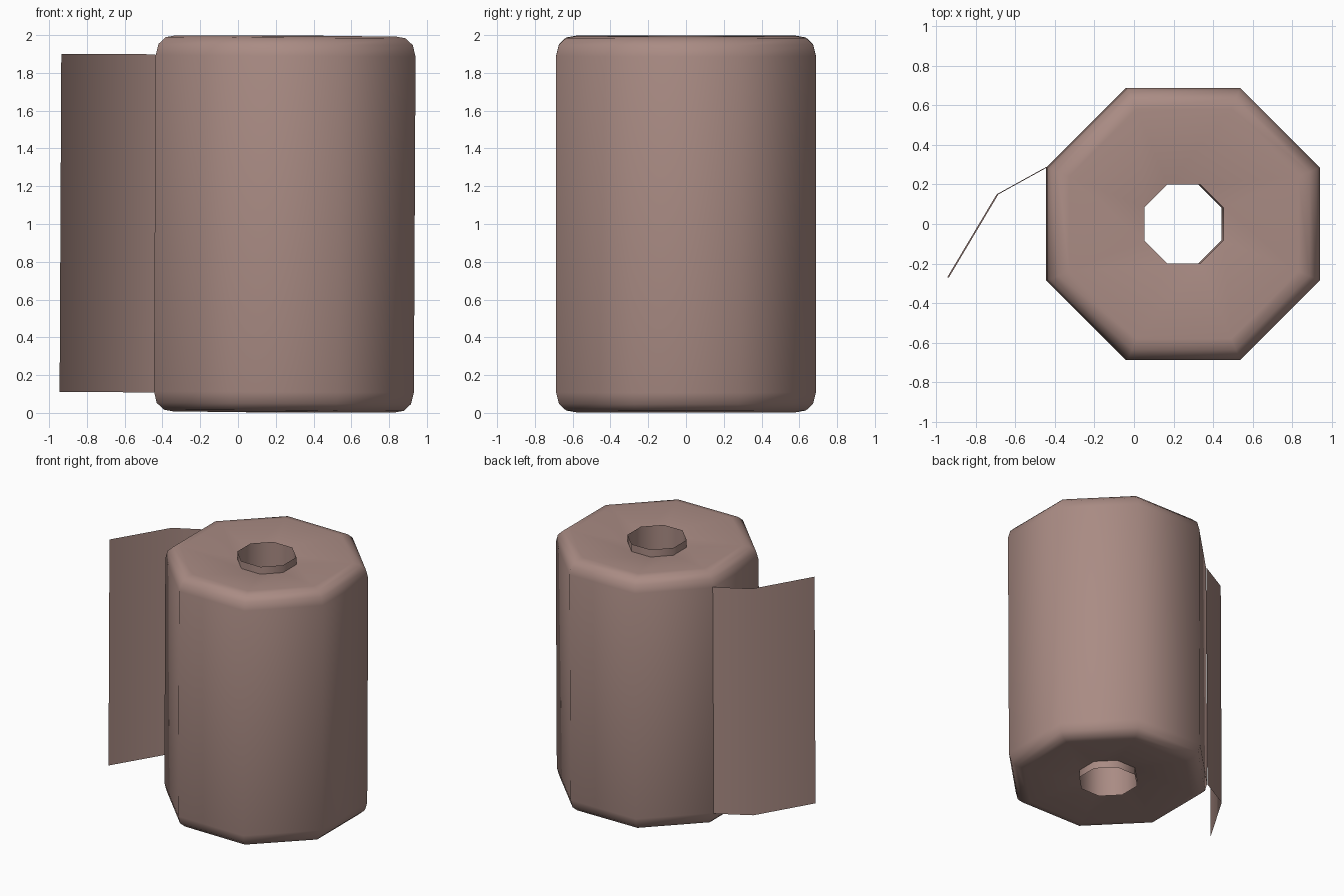
import bpy, bmesh, math
from mathutils import Matrix

if "Cube" in bpy.data.objects:
    bpy.data.objects.remove(bpy.data.objects["Cube"])

CX = 0.2475      # roll axis position in x
TILT = 0.005     # the roll leans very slightly
SIDES = 8

paper = bpy.data.materials.new("dusty rose paper")
paper.diffuse_color = (0.40, 0.26, 0.23, 1)
paper.use_nodes = True
paper.node_tree.nodes["Principled BSDF"].inputs["Base Color"].default_value = paper.diffuse_color


def finish(name, bm):
    """Tilt about the roll centre, smooth and link the mesh."""
    pivot = Matrix.Translation((CX, 0, 1))
    bm.transform(pivot @ Matrix.Rotation(TILT, 4, 'Y') @ pivot.inverted())
    for f in bm.faces:
        f.smooth = True
    me = bpy.data.meshes.new(name)
    bm.to_mesh(me)
    bm.free()
    me.materials.append(paper)
    ob = bpy.data.objects.new(name, me)
    bpy.context.collection.objects.link(ob)
    return ob


def lathe(name, profile):
    """Turn (flat-to-centre distance, z) points into an octagonal shell."""
    bm = bmesh.new()
    rings = []
    for apothem, z in profile:
        r = apothem / math.cos(math.pi / SIDES)
        rings.append([bm.verts.new((CX + r * math.cos((i + 0.5) * math.tau / SIDES),
                                    r * math.sin((i + 0.5) * math.tau / SIDES), z))
                      for i in range(SIDES)])
    for a, b in zip(rings, rings[1:]):
        for i in range(SIDES):
            j = (i + 1) % SIDES
            bm.faces.new((a[i], a[j], b[j], b[i]))
    return finish(name, bm)


# wound paper body: rounded rims, ends dished towards the core
lower = [(0.20, 0.06), (0.58, 0.004), (0.635, 0.014), (0.673, 0.05), (0.688, 0.11)]
upper = [(a, 2 - z) for a, z in reversed(lower)]
lathe("paper_roll", lower + upper)

# hollow core, facing inwards
lathe("core_tube", [(0.20, 1.998), (0.20, 0.002)])

# loose sheet hanging off the left side
bm = bmesh.new()
path = [(-0.44, 0.288), (-0.69, 0.15), (-0.94, -0.27)]
cols = [[bm.verts.new((x, y, z)) for z in (0.105, 1.895)] for x, y in path]
for a, b in zip(cols, cols[1:]):
    bm.faces.new((a[0], a[1], b[1], b[0]))
finish("loose_sheet", bm)
